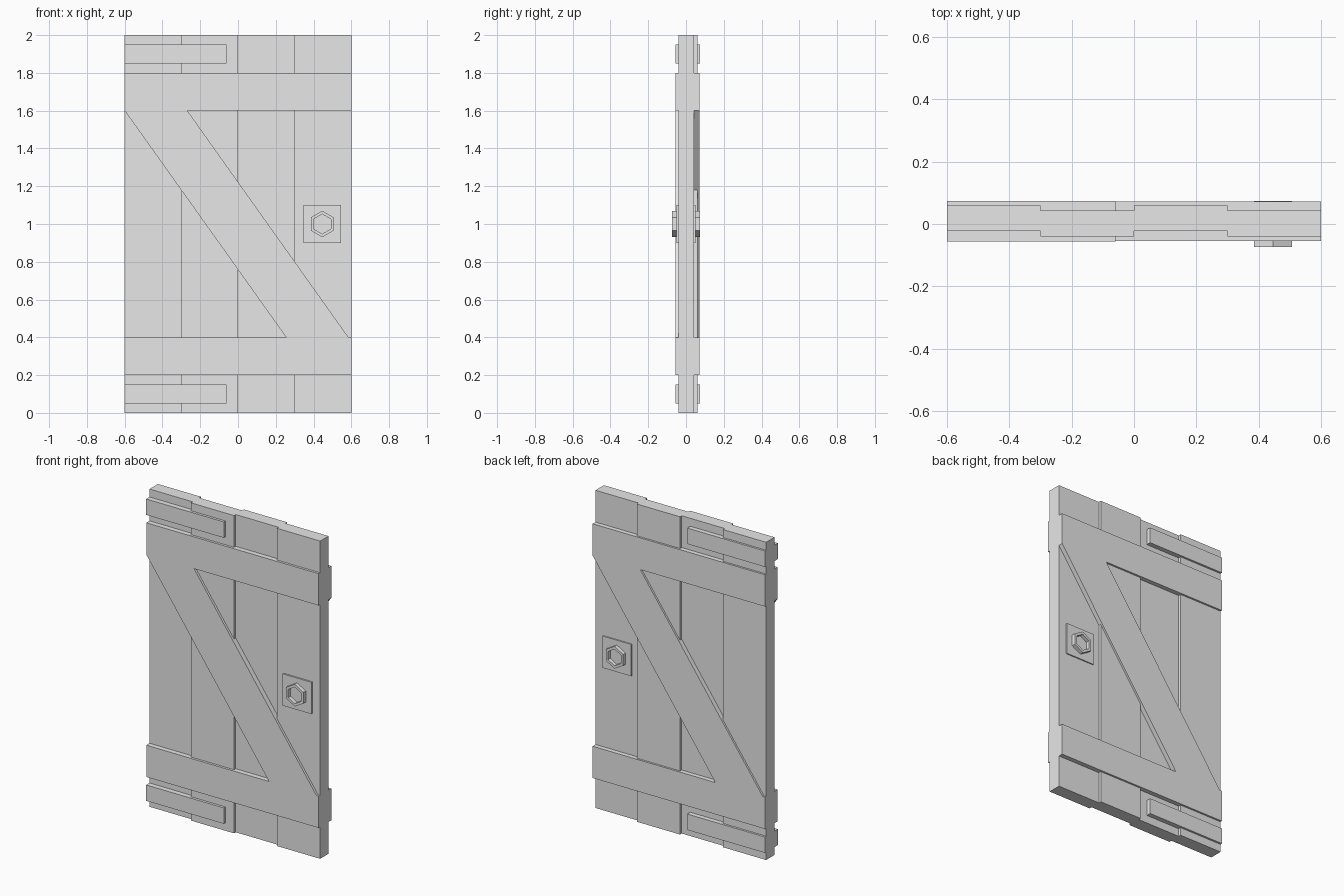
import bpy, bmesh, math

cube = bpy.data.objects.get("Cube")
if cube:
    bpy.data.objects.remove(cube, do_unlink=True)

grey = bpy.data.materials.new("plain grey")
grey.use_nodes = True
colour = (0.8, 0.8, 0.8, 1)
grey.diffuse_color = colour
grey.node_tree.nodes["Principled BSDF"].inputs["Base Color"].default_value = colour


def finish(name, bm):
    bmesh.ops.recalc_face_normals(bm, faces=bm.faces)
    mesh = bpy.data.meshes.new(name)
    bm.to_mesh(mesh)
    bm.free()
    mesh.materials.append(grey)
    obj = bpy.data.objects.new(name, mesh)
    bpy.context.collection.objects.link(obj)
    return obj


def prism(name, outline, y0, y1):
    """Extrude an (x, z) outline from y0 to y1."""
    bm = bmesh.new()
    face = bm.faces.new([bm.verts.new((x, y0, z)) for x, z in outline])
    out = bmesh.ops.extrude_face_region(bm, geom=[face], use_keep_orig=True)
    moved = [v for v in out["geom"] if isinstance(v, bmesh.types.BMVert)]
    bmesh.ops.translate(bm, verts=moved, vec=(0, y1 - y0, 0))
    return finish(name, bm)


def box(name, x0, x1, y0, y1, z0, z1):
    return prism(name, [(x0, z0), (x1, z0), (x1, z1), (x0, z1)], y0, y1)


def hex_ring(name, x, z, outer, inner, y0, y1):
    """Hollow hexagonal collar with a corner pointing up."""
    bm = bmesh.new()
    loops = []
    for r, y in ((outer, y0), (outer, y1), (inner, y1), (inner, y0)):
        loops.append([bm.verts.new((x + r * math.sin(i * math.pi / 3), y,
                                    z + r * math.cos(i * math.pi / 3)))
                      for i in range(6)])
    for k in range(4):
        a, b = loops[k], loops[(k + 1) % 4]
        for i in range(6):
            j = (i + 1) % 6
            bm.faces.new((a[i], a[j], b[j], b[i]))
    return finish(name, bm)


# Upright planks, alternately set back
for i in range(4):
    shift = 0.017 if i % 2 == 0 else 0
    x = -0.6 + 0.3 * i
    box(f"plank_{i + 1}", x, x + 0.3, -0.04 + shift, 0.043 + shift, 0, 2)

# Cross rails and hinge straps run through the full thickness
for level, rail_z, strap_z in (("lower", 0.2, 0.05), ("upper", 1.6, 1.85)):
    box(f"{level}_rail", -0.6, 0.6, -0.055, 0.072, rail_z, rail_z + 0.2)
    box(f"{level}_hinge_strap", -0.6, -0.06, -0.056, 0.073, strap_z, strap_z + 0.1)

# Diagonal braces, mirrored on the back
brace = [(-0.6, 1.6), (-0.268, 1.6), (0.585, 0.4), (0.255, 0.4)]
prism("front_brace", brace, -0.055, 0)
prism("back_brace", [(-x, z) for x, z in brace], 0.02, 0.072)

# Handle plate and hexagonal knob on each side
hx, hz, mid = 0.446, 1.0, 0.0005
for side, s in (("front", -1), ("back", 1)):
    box(f"{side}_handle_plate", hx - 0.1, hx + 0.1, mid, mid + s * 0.05, hz - 0.1, hz + 0.1)
    hex_ring(f"{side}_handle_knob", hx, hz, 0.07, 0.052, mid + s * 0.045, mid + s * 0.0735)
